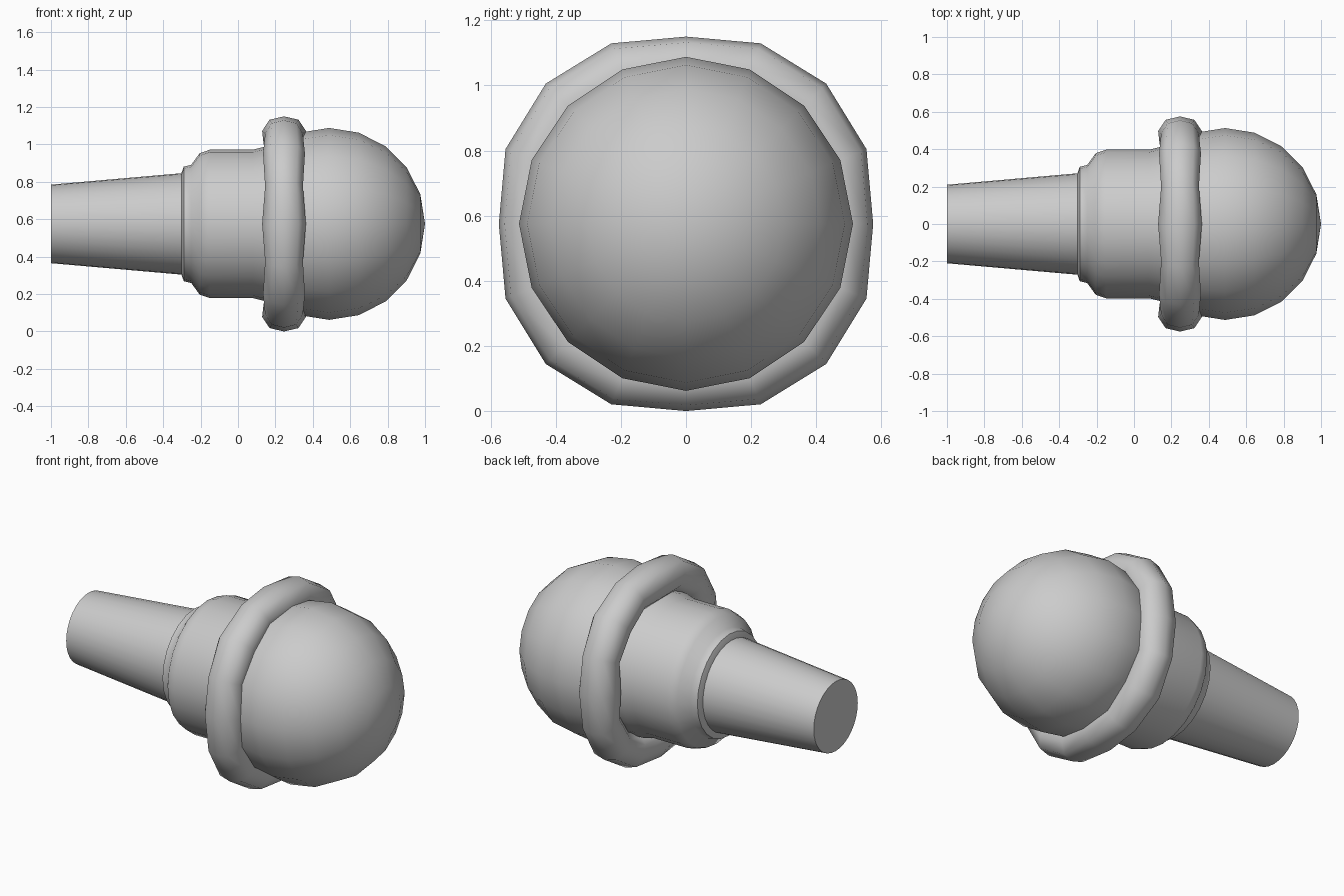
import bpy, bmesh
from math import sin, cos, pi, radians

if "Cube" in bpy.data.objects:
    bpy.data.objects.remove(bpy.data.objects["Cube"])

CZ = 0.575  # height of the long axis


def finish(name, bm, angle):
    bmesh.ops.recalc_face_normals(bm, faces=bm.faces)
    me = bpy.data.meshes.new(name)
    bm.to_mesh(me)
    bm.free()
    ob = bpy.data.objects.new(name, me)
    bpy.context.collection.objects.link(ob)
    bpy.ops.object.select_all(action='DESELECT')
    ob.select_set(True)
    bpy.context.view_layer.objects.active = ob
    bpy.ops.object.shade_smooth_by_angle(angle=radians(angle))
    return ob


def skin(bm, loops, closed):
    """Bridge successive vertex loops around the x axis."""
    n = len(loops)
    for i in range(n if closed else n - 1):
        a, b = loops[i], loops[(i + 1) % n]
        for j in range(len(a)):
            k = (j + 1) % len(a)
            bm.faces.new((a[j], a[k], b[k], b[j]))


def lathe(name, profile, sides, angle=40):
    bm = bmesh.new()
    loops = [[bm.verts.new((x, r * cos(2 * pi * j / sides), CZ + r * sin(2 * pi * j / sides)))
              for j in range(sides)] for x, r in profile]
    skin(bm, loops, False)
    bm.faces.new(loops[0])
    bm.faces.new(loops[-1])
    return finish(name, bm, angle)


# tapered stem
lathe("stem", [(-1, 0.21), (-0.28, 0.273)], 32)

# stepped sleeve
lathe("sleeve", [(-0.305, 0.265), (-0.29, 0.306), (-0.25, 0.316), (-0.205, 0.378),
                 (-0.15, 0.397), (0.08, 0.397), (0.14, 0.412), (0.22, 0.415)], 24, 50)

# ball head
bpy.ops.mesh.primitive_uv_sphere_add(segments=16, ring_count=10, radius=0.513,
                                     location=(0.487, 0, CZ), rotation=(0, pi / 2, 0))
ball = bpy.context.object
ball.name = "ball_head"
bpy.ops.object.shade_smooth()

# wavy collar: tube whose radius and width vary around the axis
outer = [0.575, 0.60, 0.609, 0.60]
width = [0.117, 0.101, 0.112, 0.101]
section = [(0, 0), (0.66, -0.018), (1, -0.078), (0.93, -0.15), (0.6, -0.19),
           (-0.6, -0.19), (-0.93, -0.15), (-1, -0.078), (-0.66, -0.018)]
bm = bmesh.new()
loops = []
for j in range(16):
    t = 2 * pi * j / 16
    loops.append([bm.verts.new((0.246 + sx * width[j % 4], (outer[j % 4] + dr) * cos(t),
                                CZ + (outer[j % 4] + dr) * sin(t))) for sx, dr in section])
skin(bm, loops, True)
finish("collar", bm, 60)
